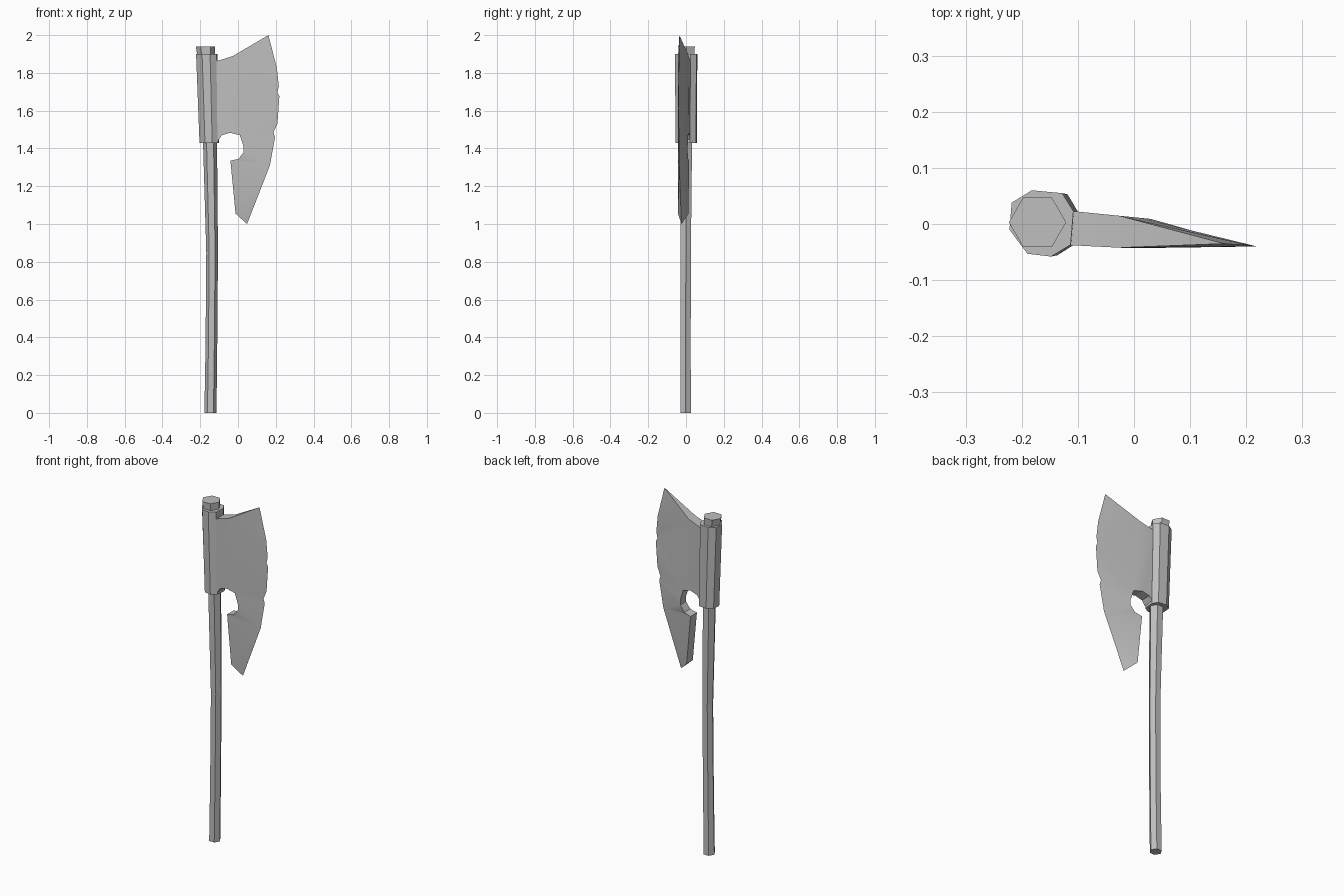
import bpy, bmesh, math

cube = bpy.data.objects.get("Cube")
if cube:
    bpy.data.objects.remove(cube, do_unlink=True)

GREY = (0.52, 0.52, 0.52, 1)
metal = bpy.data.materials.new("plain grey")
metal.use_nodes = True
metal.diffuse_color = GREY
metal.node_tree.nodes["Principled BSDF"].inputs["Base Color"].default_value = GREY


def finish(bm, name, smooth=False):
    """Turn a bmesh into a named, coloured object."""
    bmesh.ops.recalc_face_normals(bm, faces=bm.faces)
    mesh = bpy.data.meshes.new(name)
    bm.to_mesh(mesh)
    bm.free()
    mesh.materials.append(metal)
    ob = bpy.data.objects.new(name, mesh)
    bpy.context.collection.objects.link(ob)
    if smooth:
        bpy.ops.object.select_all(action='DESELECT')
        ob.select_set(True)
        bpy.context.view_layer.objects.active = ob
        bpy.ops.object.shade_smooth_by_angle(angle=math.radians(25))
    return ob


def loft(name, rings):
    """Skin a stack of equal-count rings and cap both ends."""
    bm = bmesh.new()
    loops = [[bm.verts.new(p) for p in ring] for ring in rings]
    n = len(loops[0])
    for lo, hi in zip(loops, loops[1:]):
        for i in range(n):
            j = (i + 1) % n
            bm.faces.new((lo[i], lo[j], hi[j], hi[i]))
    bm.faces.new(loops[0])
    bm.faces.new(loops[-1])
    return finish(bm, name)


# Six-sided, slightly bent handle: height, centre x, centre y, radius
sections = [(0, -0.146, -0.002, 0.032), (0.35, -0.141, -0.002, 0.031),
            (0.85, -0.137, -0.001, 0.031), (1.43, -0.148, 0.0, 0.037),
            (1.88, -0.168, 0.002, 0.046), (1.94, -0.172, 0.003, 0.051)]
loft("handle", [[(cx + r * math.cos(k * math.pi / 3),
                  cy + r * math.sin(k * math.pi / 3), z) for k in range(6)]
                for z, cx, cy, r in sections])

# Eight-sided collar around the handle, leaning with it
octagon = [(-0.222, -0.010), (-0.190, -0.053), (-0.148, -0.058), (-0.113, -0.037),
           (-0.108, 0.023), (-0.128, 0.055), (-0.182, 0.060), (-0.218, 0.038)]
loft("collar", [[(-0.152 + (x + 0.165) * 0.91, y * 0.96, 1.43) for x, y in octagon],
                [(x, y, 1.90) for x, y in octagon]])

# Blade: thick inner outline (top shoulder, root, notch, lower hook)
inner = [(-0.026, 1.89), (-0.118, 1.86), (-0.11, 1.435), (-0.085, 1.47),
         (-0.042, 1.483), (0.01, 1.47), (0.03, 1.41), (0.03, 1.38),
         (0.003, 1.345), (-0.04, 1.335), (-0.013, 1.055)]
# Chipped cutting edge from the upper tip to the lower tip
edge = [(0.161, -0.035, 2.0), (0.206, -0.038, 1.825), (0.216, -0.04, 1.73),
        (0.209, -0.04, 1.697), (0.219, -0.04, 1.676), (0.209, -0.04, 1.533),
        (0.188, -0.037, 1.485), (0.196, -0.038, 1.458), (0.169, -0.036, 1.31),
        (0.048, -0.024, 1.0)]
# Edge points reached from each inner point along the bevel
fans = [(0, 0, 3), (5, 3, 7), (6, 7, 7), (7, 7, 8), (8, 8, 8), (9, 8, 8), (10, 8, 9)]

bm = bmesh.new()
tip = [bm.verts.new(p) for p in edge]
front = [bm.verts.new((x, -0.043 + 0.05 * max(0, -x - 0.01), z)) for x, z in inner]
back = [bm.verts.new((x, 0.012 - 0.1 * x, z)) for x, z in inner]
for side in (front, back):
    bm.faces.new(side[:6])
    for k, (i, a, b) in enumerate(fans):
        for e in range(a, b):
            bm.faces.new((side[i], tip[e], tip[e + 1]))
        if k + 1 < len(fans):
            bm.faces.new((side[i], tip[b], side[fans[k + 1][0]]))
# Rim joining the two sides
for i in range(len(inner) - 1):
    bm.faces.new((front[i], front[i + 1], back[i + 1], back[i]))
bm.faces.new((front[0], back[0], tip[0]))
bm.faces.new((front[-1], back[-1], tip[-1]))
finish(bm, "blade", smooth=True)
